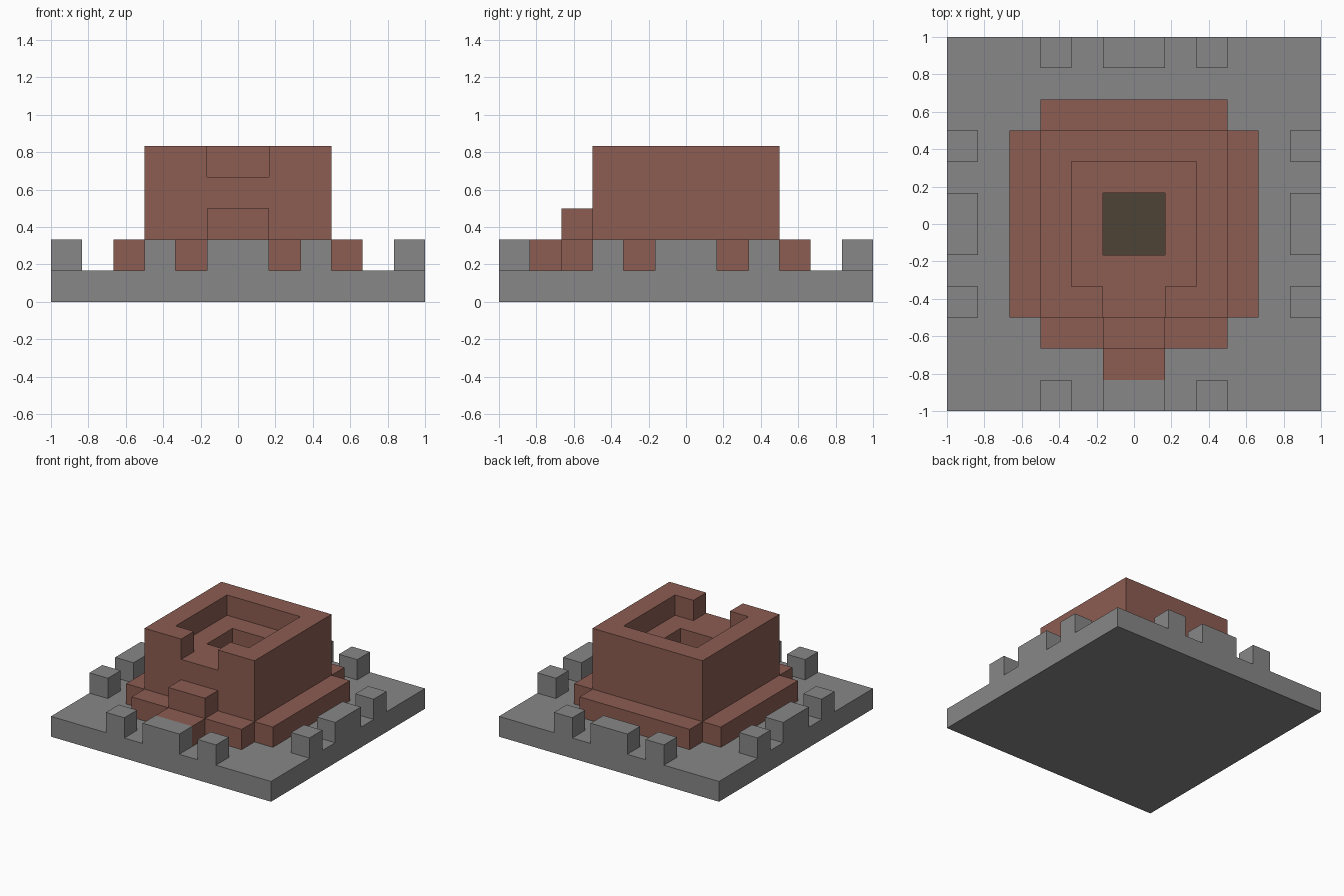
import bpy
import bmesh
from mathutils import Matrix, Vector
from math import pi

U = 1 / 6  # one block of the building grid

old = bpy.data.objects.get("Cube")
if old:
    bpy.data.objects.remove(old, do_unlink=True)


def material(name, color):
    mat = bpy.data.materials.new(name)
    mat.use_nodes = True
    mat.diffuse_color = (*color, 1)
    mat.node_tree.nodes["Principled BSDF"].inputs["Base Color"].default_value = (*color, 1)
    return mat


stone = material("grey stone", (0.245, 0.245, 0.245))
brick = material("red brick", (0.262, 0.109, 0.084))
earth = material("dark earth", (0.078, 0.056, 0.037))


def finish(name, bm, *mats):
    bmesh.ops.recalc_face_normals(bm, faces=bm.faces)
    mesh = bpy.data.meshes.new(name)
    bm.to_mesh(mesh)
    bm.free()
    for mat in mats:
        mesh.materials.append(mat)
    obj = bpy.data.objects.new(name, mesh)
    bpy.context.collection.objects.link(obj)
    return obj


def box_mesh(low, high):
    """Box between two corners given in grid blocks."""
    low, high = Vector(low) * U, Vector(high) * U
    bm = bmesh.new()
    bmesh.ops.create_cube(bm, size=1)
    bmesh.ops.scale(bm, vec=high - low, verts=bm.verts)
    bmesh.ops.translate(bm, vec=(low + high) / 2, verts=bm.verts)
    return bm


def box(name, low, high, mat, turn=0):
    bm = box_mesh(low, high)
    bmesh.ops.rotate(bm, matrix=Matrix.Rotation(turn * pi / 2, 3, "Z"), verts=bm.verts)
    return finish(name, bm, mat)


# Ground slab
box("ground_slab", (-6, -6, 0), (6, 6, 1), stone)

# Merlons and plinth ledges repeat on all four sides
for turn, side in enumerate(("front", "left", "back", "right")):
    for label, x0, x1 in (("a", -3, -2), ("middle", -1, 1), ("b", 2, 3)):
        box(f"{side}_merlon_{label}", (x0, -6, 1), (x1, -5, 2), stone, turn)
    box(f"{side}_ledge", (-3, -4, 1), (3, -3, 2), brick, turn)

# Entrance steps
box("lower_step", (-1, -5, 1), (1, -4, 2), brick)
box("upper_step", (-1, -4, 2), (1, -3, 3), brick)

# Tower body with a square shaft sunk into its top
bm = box_mesh((-3, -3, 1), (3, 3, 4))
top = max(bm.faces, key=lambda f: f.calc_center_median().z)
bmesh.ops.inset_region(bm, faces=[top], thickness=2 * U, use_even_offset=True)
floor = bmesh.ops.extrude_discrete_faces(bm, faces=[top])["faces"][0]
bmesh.ops.translate(bm, vec=(0, 0, -3 * U + 0.01), verts=floor.verts)
floor.material_index = 1
finish("tower_body", bm, brick, earth)

# Parapet wall, open at the front
half = [(1, -3), (3, -3), (3, 3), (-3, 3), (-3, -3), (-1, -3),
        (-1, -2), (-2, -2), (-2, 2), (2, 2), (2, -2), (1, -2)]
bm = bmesh.new()
outline = bm.faces.new([bm.verts.new((x * U, y * U, 4 * U)) for x, y in half])
raised = bmesh.ops.extrude_face_region(bm, geom=[outline], use_keep_orig=True)["geom"]
bmesh.ops.translate(bm, vec=(0, 0, U),
                    verts=[v for v in raised if isinstance(v, bmesh.types.BMVert)])
finish("parapet", bm, brick)
